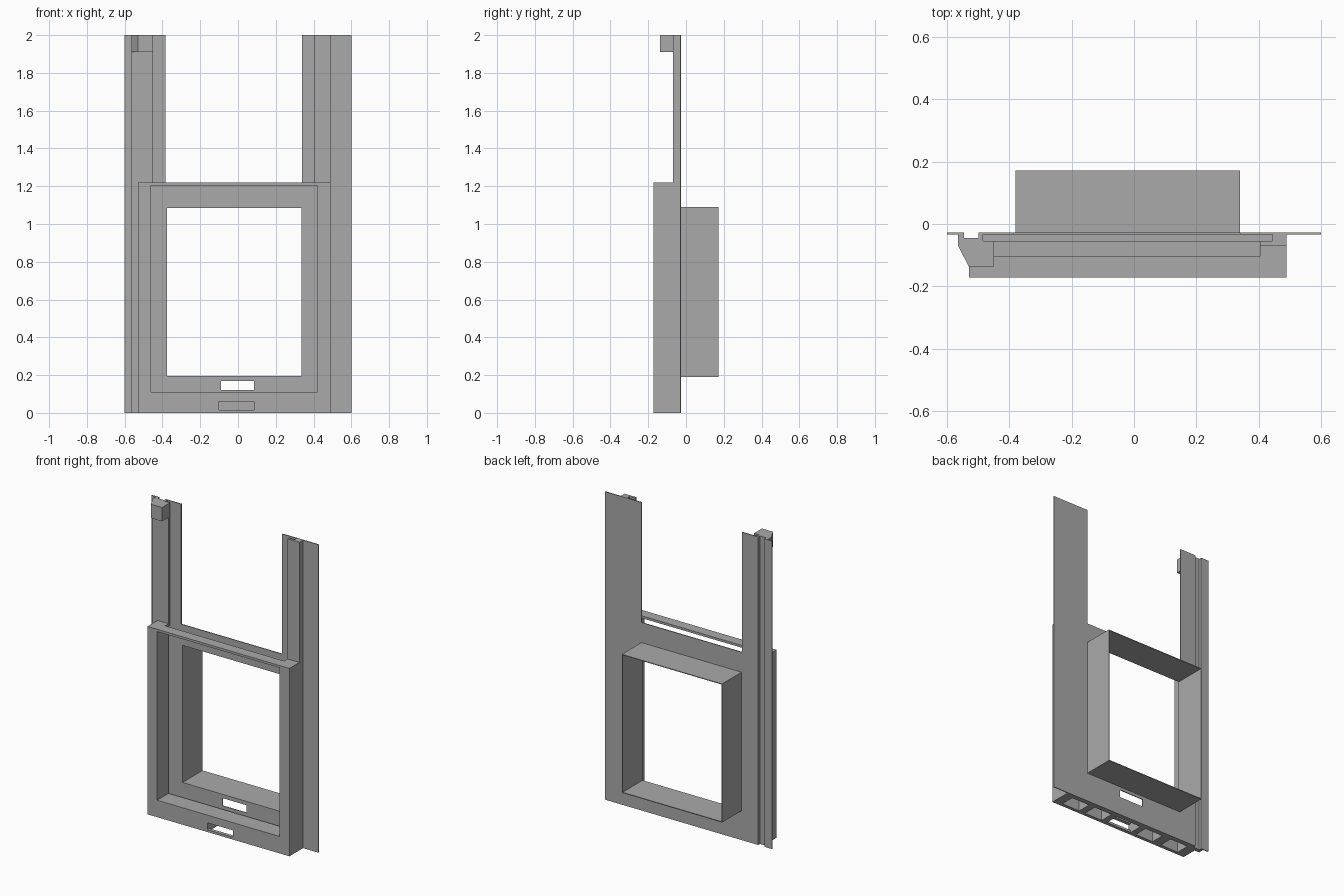
import bpy, bmesh

if "Cube" in bpy.data.objects:
    bpy.data.objects.remove(bpy.data.objects["Cube"])

grey = bpy.data.materials.new("light_grey")
grey.diffuse_color = (0.4, 0.4, 0.4, 1)
grey.use_nodes = True
grey.node_tree.nodes["Principled BSDF"].inputs["Base Color"].default_value = grey.diffuse_color


def prism(name, profile, a, b, axis="z"):
    """Extrude a profile: xy points along z, or xz points along y."""
    bm = bmesh.new()
    put = (lambda p, t: (p[0], p[1], t)) if axis == "z" else (lambda p, t: (p[0], t, p[1]))
    lo = [bm.verts.new(put(p, a)) for p in profile]
    hi = [bm.verts.new(put(p, b)) for p in profile]
    bm.faces.new(lo)
    bm.faces.new(hi)
    n = len(profile)
    for i in range(n):
        j = (i + 1) % n
        bm.faces.new((lo[i], lo[j], hi[j], hi[i]))
    bmesh.ops.recalc_face_normals(bm, faces=bm.faces)
    me = bpy.data.meshes.new(name)
    bm.to_mesh(me)
    bm.free()
    me.materials.append(grey)
    ob = bpy.data.objects.new(name, me)
    bpy.context.collection.objects.link(ob)
    return ob


def box(name, x0, x1, y0, y1, z0, z1):
    return prism(name, [(x0, y0), (x1, y0), (x1, y1), (x0, y1)], z0, z1)


def cut(ob, *dims):
    """Subtract a box from an object."""
    c = box("cutter", *dims)
    c.hide_render = True
    m = ob.modifiers.new("cut", "BOOLEAN")
    m.operation, m.solver, m.object = "DIFFERENCE", "EXACT", c
    bpy.context.view_layer.objects.active = ob
    bpy.ops.object.modifier_apply(modifier=m.name)
    bpy.data.objects.remove(c)


# thin back plate with two tall arms
BACK, FACE = -0.027, -0.033
plate = prism("back_plate", [(-.6, 0), (.6, 0), (.6, 2), (.34, 2), (.34, 1.22),
                             (-.385, 1.22), (-.385, 2), (-.6, 2)], FACE, BACK, "y")
cut(plate, -.375, .335, -.1, .1, .195, 1.085)     # window
cut(plate, -.09, .085, -.1, .1, .12, .17)         # small slot
cut(plate, -.545, -.5, -.1, .1, -.1, 2.1)         # seal groove

# sleeve running backwards from the window
sleeve = box("window_sleeve", -.38, .34, BACK, .172, .19, 1.09)
cut(sleeve, -.375, .335, -.1, .3, .195, 1.085)

# front frame
frame = box("front_frame", -.53, .49, -.172, FACE, 0, 1.22)
cut(frame, -.46, .42, -.3, 0, .11, 1.205)         # opening
cut(frame, -.485, .445, -.055, 0, .085, 1.3)      # panel groove
cut(frame, -.45, .405, -.105, 0, 1.19, 1.3)       # insertion gap at the top
cut(frame, -.6, -.5, -.045, 0, -.1, 1.3)          # seal groove
for x, w in ((-.4, .065), (-.205, .065), (-.008, .0925), (.19, .065), (.365, .065)):
    cut(frame, x - w, x + w, -.15, -.06, -.1, .07)  # pockets underneath
cut(frame, -.1, .085, -.3, -.1, .015, .06)        # front slot

# seal groove inner wall
box("groove_wall", -.5, -.485, -.045, FACE, 0, 1.22)

# guide rails on the arms
prism("left_rail", [(-.565, FACE), (-.565, -.07), (-.45, -.07), (-.45, -.055), (-.485, -.055),
                    (-.485, FACE), (-.5, FACE), (-.5, -.045), (-.545, -.045), (-.545, FACE)], 1.22, 2)
prism("left_lip", [(-.565, FACE), (-.565, -.07), (-.53, -.07), (-.53, -.045),
                   (-.545, -.045), (-.545, FACE)], 0, 1.22)
prism("right_rail", [(.405, -.07), (.49, -.07), (.49, FACE), (.445, FACE),
                     (.445, -.055), (.405, -.055)], 1.22, 2)

# chamfered stop block
prism("stop_block", [(-.565, -.07), (-.53, -.137), (-.45, -.137), (-.45, -.07)], 1.91, 2)
